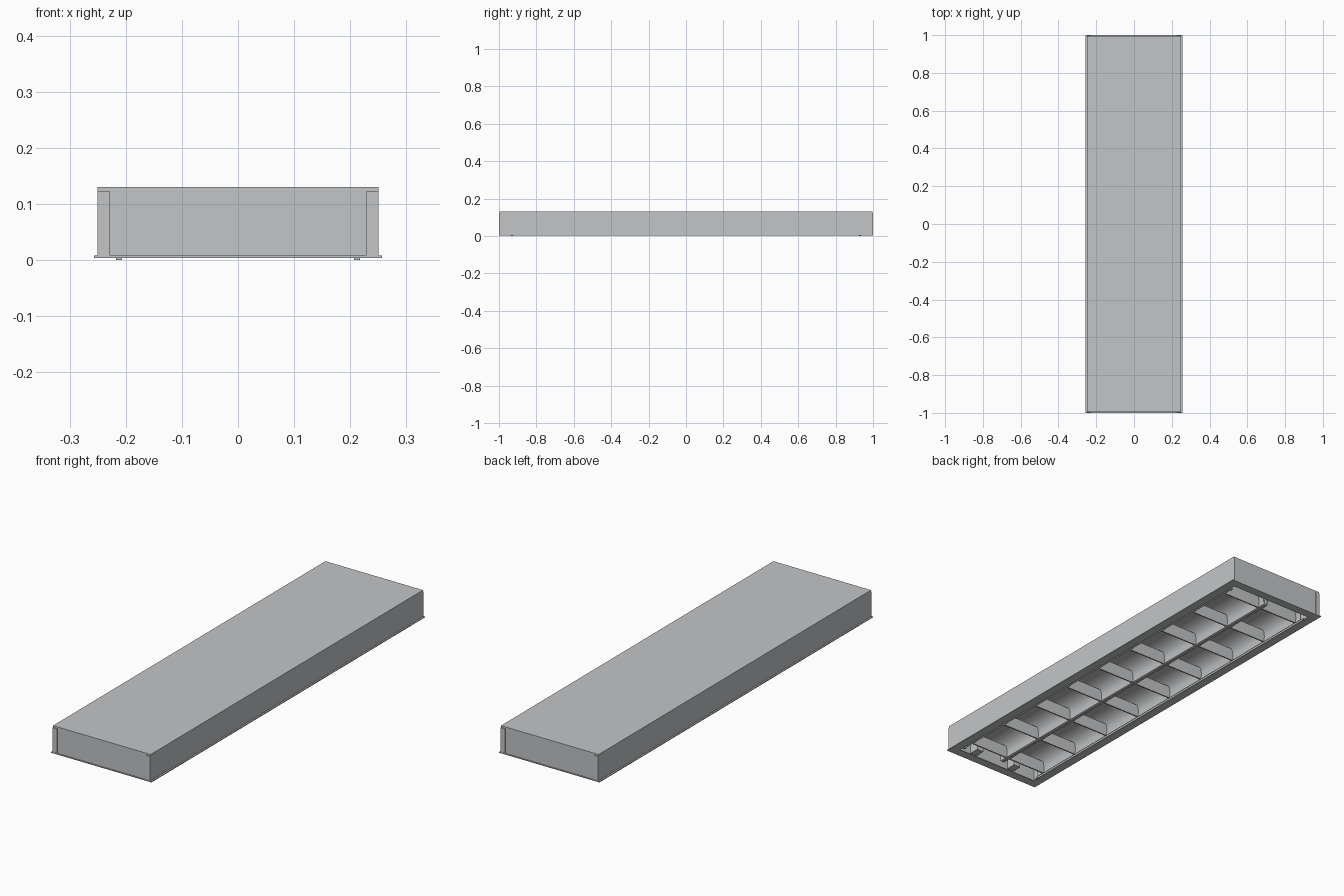
import bpy, bmesh, math

if "Cube" in bpy.data.objects:
    bpy.data.objects.remove(bpy.data.objects["Cube"])

grey = bpy.data.materials.new("painted_grey_metal")
grey.diffuse_color = (0.55, 0.56, 0.57, 1)
grey.use_nodes = True
grey.node_tree.nodes["Principled BSDF"].inputs["Base Color"].default_value = grey.diffuse_color


def make(name, bm, smooth=False):
    bmesh.ops.recalc_face_normals(bm, faces=bm.faces)
    me = bpy.data.meshes.new(name)
    bm.to_mesh(me)
    bm.free()
    ob = bpy.data.objects.new(name, me)
    bpy.context.collection.objects.link(ob)
    me.materials.append(grey)
    if smooth:
        bpy.ops.object.select_all(action='DESELECT')
        ob.select_set(True)
        bpy.context.view_layer.objects.active = ob
        bpy.ops.object.shade_smooth_by_angle(angle=math.radians(30))
    return ob


def box(name, x0, x1, y0, y1, z0, z1):
    bm = bmesh.new()
    bmesh.ops.create_cube(bm, size=1)
    for v in bm.verts:
        v.co = ((x0 + x1) / 2 + v.co.x * (x1 - x0),
                (y0 + y1) / 2 + v.co.y * (y1 - y0),
                (z0 + z1) / 2 + v.co.z * (z1 - z0))
    return make(name, bm)


def extrude(name, profile, a, b, axis='y', smooth=False):
    """Closed profile of (across, z) points swept from a to b along an axis."""
    bm = bmesh.new()
    put = (lambda p, t: (p[0], t, p[1])) if axis == 'y' else (lambda p, t: (t, p[0], p[1]))
    face = bm.faces.new([bm.verts.new(put(p, a)) for p in profile])
    new = bmesh.ops.extrude_face_region(bm, geom=[face])["geom"]
    off = (0, b - a, 0) if axis == 'y' else (b - a, 0, 0)
    bmesh.ops.translate(bm, vec=off, verts=[g for g in new if isinstance(g, bmesh.types.BMVert)])
    return make(name, bm, smooth)


# Housing: folded channel, open underneath, with end panels
extrude("housing_channel", [(-.25, .006), (-.25, .13), (.25, .13), (.25, .006),
                            (.246, .006), (.246, .126), (-.246, .126), (-.246, .006)], -.996, .996)
for s in (-1, 1):
    y0, y1 = sorted((s * .992, s * .996))
    box("end_panel", -.246, .246, y0, y1, .006, .126)
    # Folded tabs at the corners of each end
    for t in (-1, 1):
        x0, x1 = sorted((t * .228, t * .25))
        y0, y1 = sorted((s * .996, s * .999))
        box("corner_tab", x0, x1, y0, y1, .006, .122)

# Flat trim frame around the opening
for s in (-1, 1):
    x0, x1 = sorted((s * .216, s * .257))
    box("trim_side", x0, x1, -1, 1, .004, .008)
    y0, y1 = sorted((s * .959, s * 1.0))
    box("trim_end", -.216, .216, y0, y1, .004, .008)

# Curved reflector troughs, one per lamp
LEN = .92
N = 16
for c in (-.108, .108):
    arc = []
    for i in range(N + 1):
        a = math.pi * i / N
        arc.append((c + .100 * math.cos(a), .012 + .078 * math.sin(a) ** .8 if 0 < i < N else .006))
    inner = [(c + (x - c) * .975, z - .003 if 0 < i < N else z) for i, (x, z) in enumerate(arc)]
    extrude("reflector_trough", arc + inner[::-1], -LEN, LEN, smooth=True)

# Central spine between the troughs
extrude("centre_spine", [(-.004, .005), (.004, .005), (.014, .06), (-.014, .06)], -LEN, LEN)

# Cross blades, narrow at the bottom
for k in range(-4, 5):
    y = k * .22
    for x0, x1 in ((-.207, -.006), (.006, .207)):
        extrude("cross_blade", [(y - .003, .005), (y + .003, .005),
                                (y + .014, .055), (y - .014, .055)], x0, x1, 'x')

# Lamp holders and corner clips
for sy in (-1, 1):
    for sx in (-1, 1):
        y0, y1 = sorted((sy * .945, sy * .992))
        box("lamp_holder", sx * .108 - .018, sx * .108 + .018, y0, y1, .035, .085)
        box("corner_clip", sx * .212 - .005, sx * .212 + .005,
            sy * .93 - .006, sy * .93 + .006, 0, .008)
